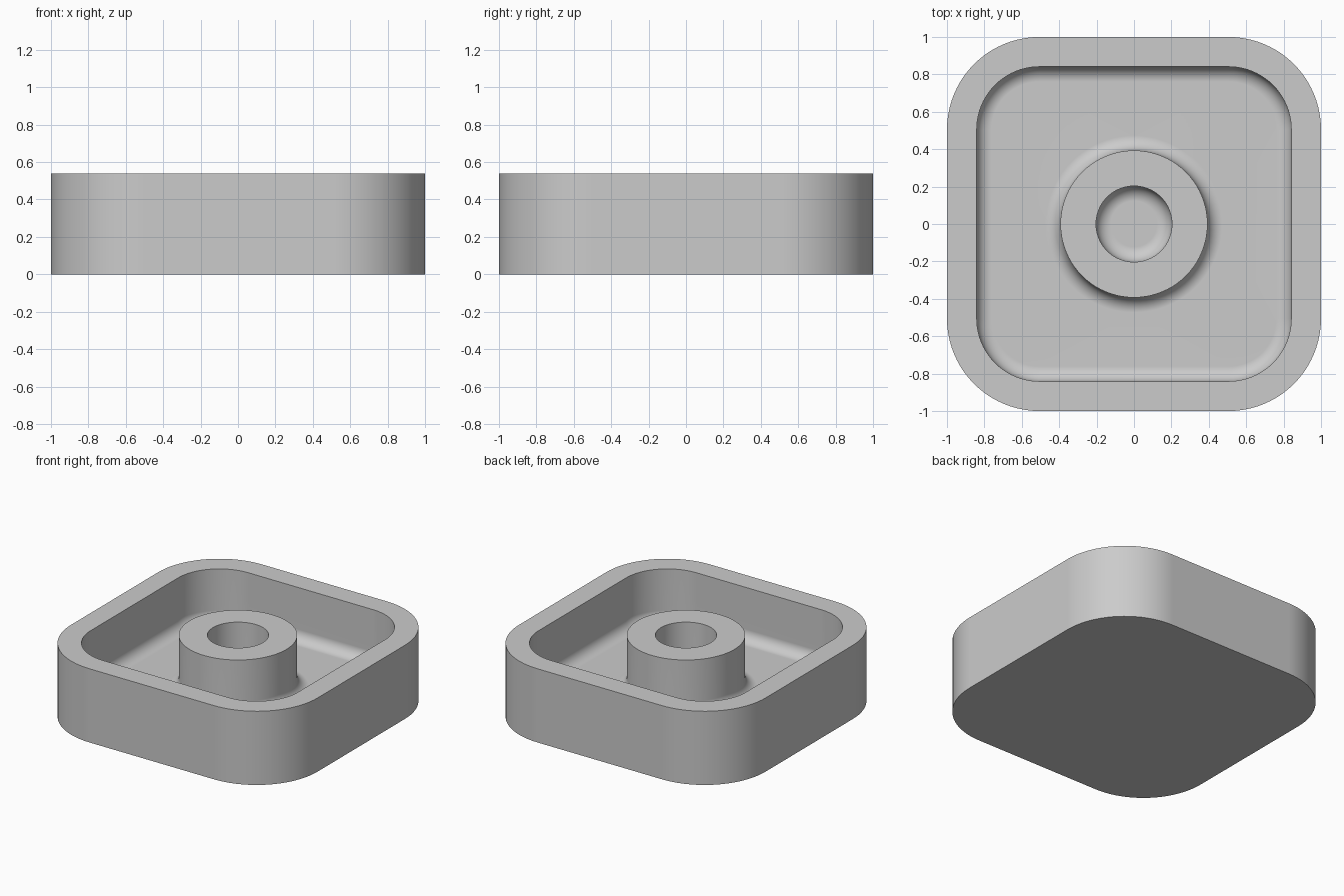
import bpy, bmesh
from math import sin, cos, pi, radians

cube = bpy.data.objects.get("Cube")
if cube:
    bpy.data.objects.remove(cube)

HEIGHT, FLOOR, FILLET = 0.54, 0.155, 0.08
OUTER, CORNER = 1.0, 0.495
POCKET, BOSS, HOLE = 0.841, 0.393, 0.203
ARC_STEPS, FILLET_STEPS = 20, 8


def rounded_ring(bm, half, radius, z):
    """Rounded square ring; a circle when radius equals half."""
    ring = []
    c = half - radius
    for quarter, (sx, sy) in enumerate([(1, 1), (-1, 1), (-1, -1), (1, -1)]):
        for i in range(ARC_STEPS + 1):
            a = (quarter + i / ARC_STEPS) * pi / 2
            ring.append(bm.verts.new((sx * c + radius * cos(a), sy * c + radius * sin(a), z)))
    return ring


def fillet(half, radius, side):
    """Sections of a wall-to-floor fillet; side moves the wall in or out."""
    steps = []
    for i in range(FILLET_STEPS + 1):
        a = i / FILLET_STEPS * pi / 2
        shift = side * FILLET * (1 - cos(a))
        steps.append((half + shift, radius + shift, FLOOR + FILLET * (1 - sin(a))))
    return steps


# Sections from the underside, over the rim, across the floor, over the boss, into the hole
pocket_corner = CORNER - (OUTER - POCKET)
sections = [(OUTER, CORNER, 0), (OUTER, CORNER, HEIGHT), (POCKET, pocket_corner, HEIGHT)]
sections += fillet(POCKET, pocket_corner, -1)
sections += reversed(fillet(BOSS, BOSS, 1))
sections += [(BOSS, BOSS, HEIGHT), (HOLE, HOLE, HEIGHT)]
sections += fillet(HOLE, HOLE, -1)

bm = bmesh.new()
rings = [rounded_ring(bm, *s) for s in sections]
for low, high in zip(rings, rings[1:]):
    for i in range(len(low)):
        j = (i + 1) % len(low)
        bm.faces.new((low[i], low[j], high[j], high[i]))
bm.faces.new(rings[0][::-1])
bm.faces.new(rings[-1])
bmesh.ops.remove_doubles(bm, verts=bm.verts, dist=1e-5)
bmesh.ops.recalc_face_normals(bm, faces=bm.faces)

mesh = bpy.data.meshes.new("tray_with_boss")
bm.to_mesh(mesh)
bm.free()
tray = bpy.data.objects.new("tray_with_boss", mesh)
bpy.context.collection.objects.link(tray)

# Plain grey material
grey = bpy.data.materials.new("plain_grey")
grey.use_nodes = True
color = (0.6, 0.6, 0.6, 1)
grey.diffuse_color = color
grey.node_tree.nodes["Principled BSDF"].inputs["Base Color"].default_value = color
mesh.materials.append(grey)

# Smooth fillets with sharp rims, and flat shading kept on the large floor faces
bpy.ops.object.select_all(action='DESELECT')
tray.select_set(True)
bpy.context.view_layer.objects.active = tray
bpy.ops.object.shade_smooth_by_angle(angle=radians(30))
weighted = tray.modifiers.new("weighted_normals", 'WEIGHTED_NORMAL')
weighted.keep_sharp = True
